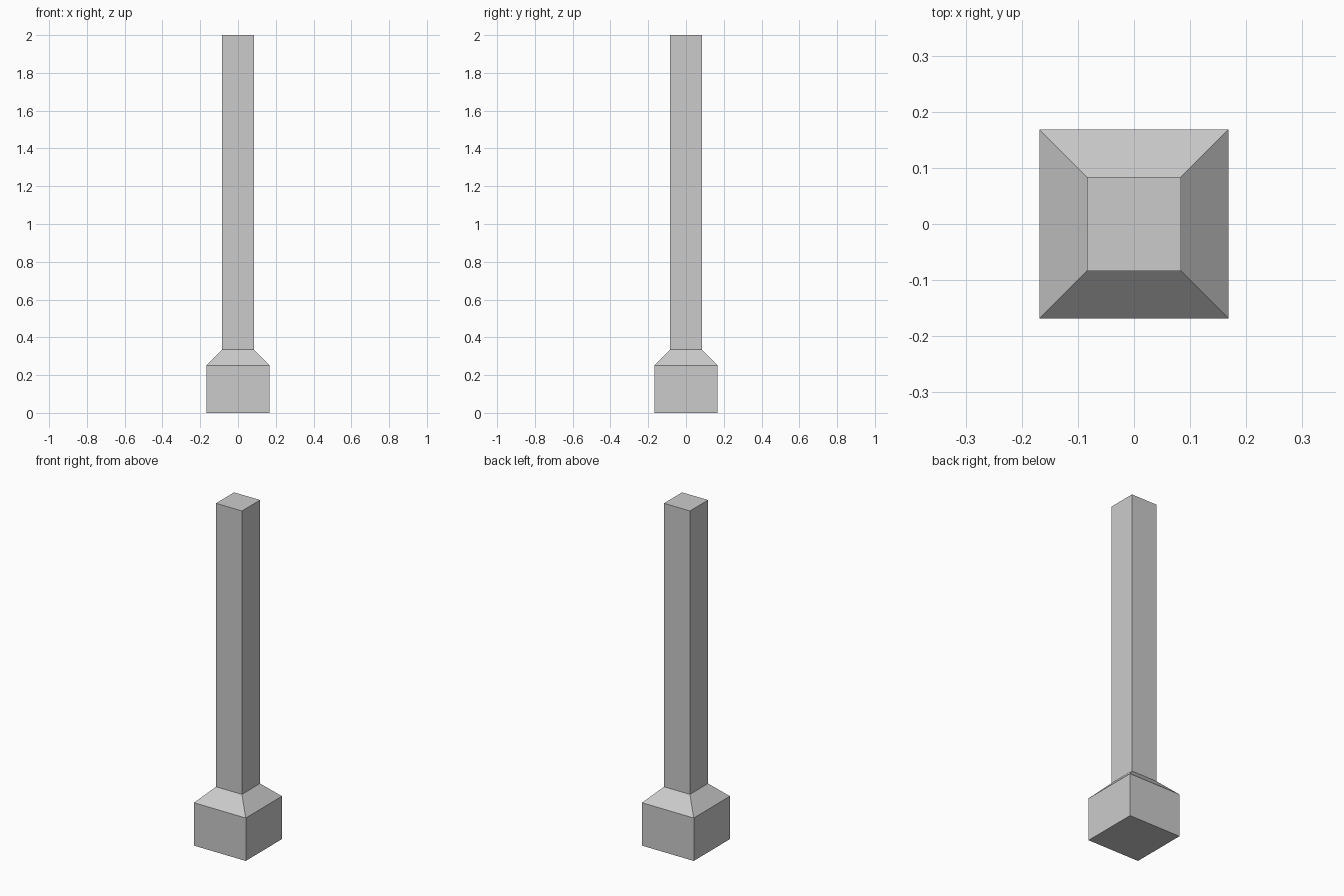
import bpy, bmesh

if "Cube" in bpy.data.objects:
    bpy.data.objects.remove(bpy.data.objects["Cube"])

# Square post with a chamfered plinth: stacked square rings, bridged and capped
PROFILE = [(0.168, 0.0), (0.168, 0.252), (0.084, 0.336), (0.084, 2.0)]  # half width, height

bm = bmesh.new()
rings = [[bm.verts.new((sx * r, sy * r, z))
          for sx, sy in ((-1, -1), (1, -1), (1, 1), (-1, 1))]
         for r, z in PROFILE]

# Sides
for low, high in zip(rings, rings[1:]):
    for i in range(4):
        j = (i + 1) % 4
        bm.faces.new((low[i], low[j], high[j], high[i]))

# Bottom and top caps
bm.faces.new(rings[0][::-1])
bm.faces.new(rings[-1])

mesh = bpy.data.meshes.new("post")
bm.to_mesh(mesh)
bm.free()
post = bpy.data.objects.new("post", mesh)
bpy.context.collection.objects.link(post)
